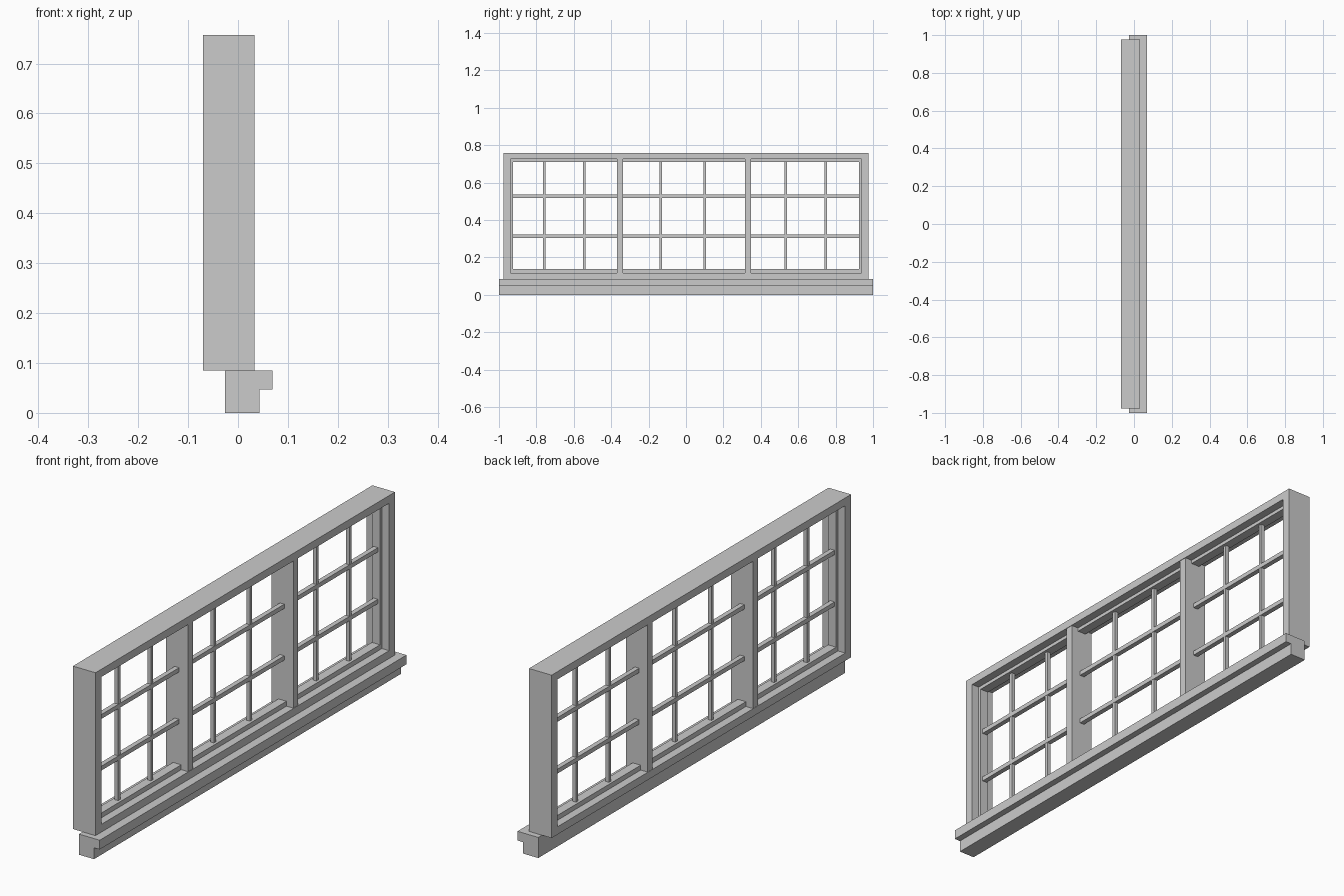
import bpy

if "Cube" in bpy.data.objects:
    bpy.data.objects.remove(bpy.data.objects["Cube"])


def make(name, verts, faces):
    mesh = bpy.data.meshes.new(name)
    mesh.from_pydata(verts, [], faces)
    mesh.update()
    obj = bpy.data.objects.new(name, mesh)
    bpy.context.collection.objects.link(obj)
    return obj


def extrude_y(name, profile, y0, y1):
    """Closed XZ profile (counter-clockwise seen from -y) extruded along y."""
    n = len(profile)
    verts = [(x, y, z) for y in (y0, y1) for x, z in profile]
    faces = [tuple(range(n)), tuple(reversed(range(n, 2 * n)))]
    faces += [(i, i + n, (i + 1) % n + n, (i + 1) % n) for i in range(n)]
    return make(name, verts, faces)


def box(name, x0, x1, y0, y1, z0, z1):
    return extrude_y(name, [(x0, z0), (x1, z0), (x1, z1), (x0, z1)], y0, y1)


def ring(name, x0, x1, outer, inner):
    """Mitred rectangular frame; outer and inner are (half width, z0, z1)."""
    def rect(x, r):
        w, a, b = r
        return [(x, -w, a), (x, w, a), (x, w, b), (x, -w, b)]
    verts = rect(x1, outer) + rect(x1, inner) + rect(x0, inner) + rect(x0, outer)
    faces = []
    for k in range(4):
        a, b = 4 * k, 4 * ((k + 1) % 4)
        for i in range(4):
            j = (i + 1) % 4
            faces.append((a + i, a + j, b + j, b + i))
    return make(name, verts, faces)


# Sill with an overhanging nose
extrude_y("sill", [(-0.026, 0), (0.043, 0), (0.043, 0.047), (0.069, 0.047),
                   (0.069, 0.085), (-0.026, 0.085)], -1.0, 1.0)

# Outer frame and the inset sash rim at mid depth
ring("outer_frame", -0.07, 0.033, (0.976, 0.085, 0.757), (0.938, 0.117, 0.725))
ring("sash_rim", -0.037, 0.0, (0.938, 0.117, 0.725), (0.926, 0.137, 0.711))

# Two full-depth mullions
for i, y in enumerate((-0.354, 0.332)):
    box(f"mullion_{i + 1}", -0.069, 0.031, y - 0.016, y + 0.016, 0.117, 0.725)

# Thin glazing bars
for i, y in enumerate((-0.758, -0.544, -0.135, 0.100, 0.534, 0.748)):
    box(f"vertical_bar_{i + 1}", -0.027, -0.011, y - 0.007, y + 0.007, 0.137, 0.711)
for i, z in enumerate((0.313, 0.526)):
    for j, (a, b) in enumerate(((-0.926, -0.370), (-0.338, 0.316), (0.348, 0.926))):
        box(f"horizontal_bar_{i + 1}_{j + 1}", -0.030, -0.010, a, b, z - 0.009, z + 0.009)
